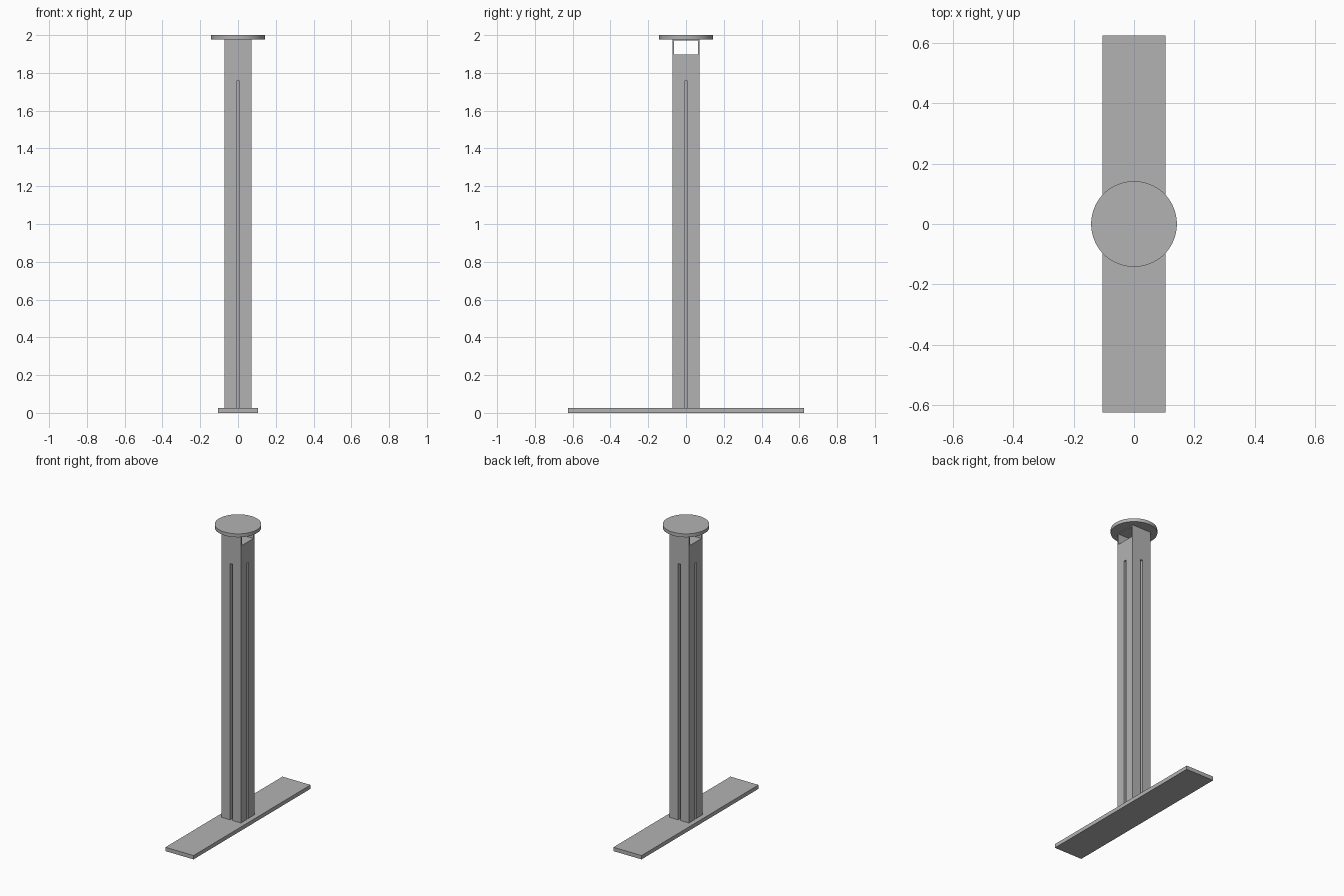
import bpy
import math

# Remove the default cube
cube = bpy.data.objects.get("Cube")
if cube:
    bpy.data.objects.remove(cube, do_unlink=True)

# Single grey material
grey = bpy.data.materials.new("plain_grey")
grey.use_nodes = True
colour = (0.45, 0.45, 0.45, 1)
grey.diffuse_color = colour
grey.node_tree.nodes["Principled BSDF"].inputs["Base Color"].default_value = colour


def box(name, size, x, y, z_low, z_high):
    """Box with a width and depth, spanning two heights."""
    bpy.ops.mesh.primitive_cube_add(size=1, location=(x, y, (z_low + z_high) / 2))
    ob = bpy.context.object
    ob.name = name
    ob.scale = (size[0], size[1], z_high - z_low)
    bpy.ops.object.transform_apply(location=False, rotation=False, scale=True)
    ob.data.materials.append(grey)
    return ob


def cut(target, cutter):
    """Subtract a hidden cutter from the target."""
    mod = target.modifiers.new(cutter.name, "BOOLEAN")
    mod.operation = "DIFFERENCE"
    mod.solver = "EXACT"
    mod.object = cutter
    bpy.context.view_layer.objects.active = target
    bpy.ops.object.modifier_apply(modifier=mod.name)
    bpy.data.objects.remove(cutter, do_unlink=True)


BASE_TOP, PLATE_LOW, HALF = 0.026, 1.977, 0.072
SLOT_WIDTH, SLOT_DEPTH, SLOT_TOP = 0.016, 0.026, 1.758

# Long flat foot
box("base_plate", (0.21, 1.25), 0, 0, 0, BASE_TOP)

# Square column with a long slot in each face
column = box("column", (2 * HALF, 2 * HALF), 0, 0, BASE_TOP, PLATE_LOW)
for i in range(4):
    angle = i * math.pi / 2
    dx, dy = round(math.cos(angle)), round(math.sin(angle))
    size = (2 * SLOT_DEPTH, SLOT_WIDTH) if dx else (SLOT_WIDTH, 2 * SLOT_DEPTH)
    cut(column, box("slot_cutter", size, dx * HALF, dy * HALF, 0, SLOT_TOP))

# Opening from side to side near the top
cut(column, box("window_cutter", (0.4, 0.125), 0, 0, 1.898, 1.972))

# Round top plate
bpy.ops.mesh.primitive_cylinder_add(
    vertices=96, radius=0.142, depth=2 - PLATE_LOW, location=(0, 0, (2 + PLATE_LOW) / 2))
plate = bpy.context.object
plate.name = "top_plate"
plate.data.materials.append(grey)
bpy.ops.object.shade_smooth_by_angle()
